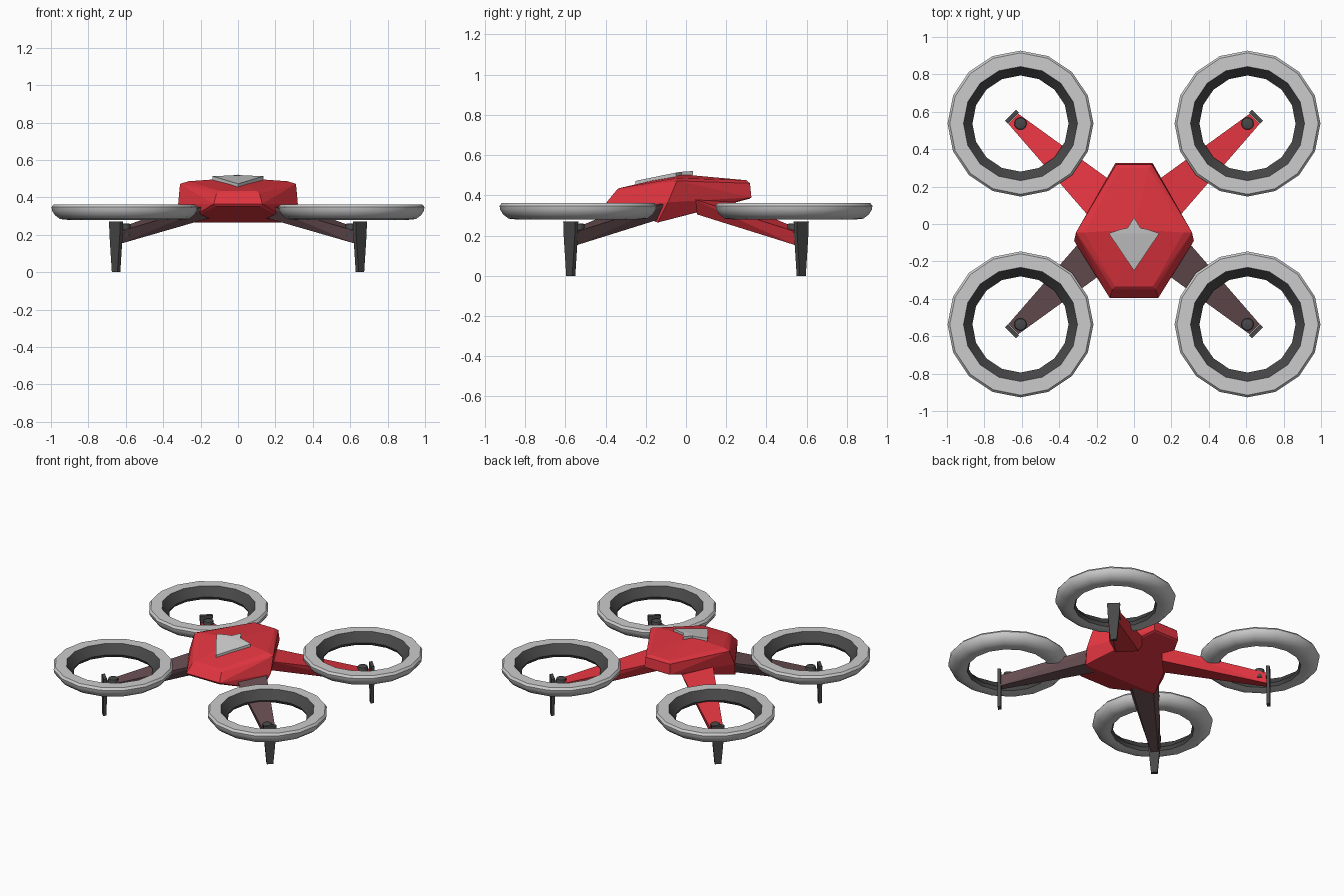
import bpy, bmesh, math
from mathutils import Vector

if "Cube" in bpy.data.objects:
    bpy.data.objects.remove(bpy.data.objects["Cube"])


def mat(name, r, g, b):
    m = bpy.data.materials.new(name)
    m.diffuse_color = (r, g, b, 1)
    m.use_nodes = True
    m.node_tree.nodes["Principled BSDF"].inputs["Base Color"].default_value = m.diffuse_color
    return m


RED = mat("red", 0.75, 0.035, 0.05)
MAROON = mat("dull maroon", 0.135, 0.075, 0.082)
LIGHT = mat("light grey", 0.60, 0.60, 0.60)
DARK = mat("dark grey", 0.065, 0.065, 0.065)


def finish(bm, name, mats, smooth=False):
    bmesh.ops.recalc_face_normals(bm, faces=bm.faces)
    me = bpy.data.meshes.new(name)
    bm.to_mesh(me)
    bm.free()
    ob = bpy.data.objects.new(name, me)
    bpy.context.collection.objects.link(ob)
    for m in mats:
        me.materials.append(m)
    if smooth:
        bpy.context.view_layer.objects.active = ob
        ob.select_set(True)
        bpy.ops.object.shade_smooth_by_angle(angle=math.radians(40))
        ob.select_set(False)
    return ob


def hull(name, pts, material):
    bm = bmesh.new()
    for p in pts:
        bm.verts.new(p)
    bmesh.ops.convex_hull(bm, input=bm.verts)
    bmesh.ops.dissolve_limit(bm, angle_limit=0.01, verts=bm.verts, edges=bm.edges)
    return finish(bm, name, [material])


# Faceted body: front, side and back corner of each level, mirrored
half = [
    (.10, -.335, .435), (.265, -.045, .486), (.08, .30, .475),   # top
    (.115, -.35, .42), (.31, -.045, .472), (.095, .318, .46),    # bevel
    (.13, -.395, .365), (.32, -.09, .365), (.10, .325, .39),     # waist
    (.12, -.385, .35), (.29, -.14, .265), (.09, .315, .383),     # underside
]
hull("body", [(s * x, y, z) for x, y, z in half for s in (1, -1)] + [(0, -.03, .505)], RED)

# Folded top plate: shoulder halves and pointed front
bm = bmesh.new()
outline = [(0, .035, .521), (.035, -.022, .517), (.065, -.027, .516), (.135, -.05, .513),
           (0, -.25, .472), (-.135, -.05, .513), (-.065, -.027, .516), (-.035, -.022, .517)]
top = [bm.verts.new(p) for p in outline]
low = [bm.verts.new((x, y, z - .022)) for x, y, z in outline]
for ring in (top, low):
    bm.faces.new([ring[i] for i in (0, 1, 2, 3, 5, 6, 7)])
    bm.faces.new([ring[i] for i in (3, 4, 5)])
for i in range(8):
    j = (i + 1) % 8
    bm.faces.new((top[i], top[j], low[j], low[i]))
finish(bm, "top_plate", [LIGHT])

CX, CY, SIDES = .607, .537, 16
# Duct cross-section (radius, height); the first segments face inward
duct = [(.305, .363), (.257, .305), (.268, .284), (.305, .28), (.345, .284),
        (.372, .305), (.387, .328), (.39, .348), (.378, .363)]


def make_duct(name, sx, sy):
    bm = bmesh.new()
    rings = []
    for r, z in duct:
        rings.append([bm.verts.new((sx * CX + r * math.cos(2 * math.pi * k / SIDES),
                                    sy * CY + r * math.sin(2 * math.pi * k / SIDES), z))
                      for k in range(SIDES)])
    for i in range(len(duct)):
        a, b = rings[i], rings[(i + 1) % len(duct)]
        for k in range(SIDES):
            n = (k + 1) % SIDES
            f = bm.faces.new((a[k], a[n], b[n], b[k]))
            f.material_index = 1 if i < 2 else 0
    finish(bm, name, [LIGHT, DARK], True)


def sections(sx, sy, side, items):
    """Corner points of flat strips: (centre x, centre y, z, half width)."""
    return [(sx * (x + s * w * side[0]), sy * (y + s * w * side[1]), z)
            for x, y, z, w in items for s in (1, -1)]


for sy, end in ((-1, "front"), (1, "back")):
    for sx, hand in ((-1, "left"), (1, "right")):
        tag = f"{end}_{hand}_"
        make_duct(tag + "duct", sx, sy)

        # Tapered arm sloping down to the leg
        hull(tag + "arm", sections(sx, sy, (-.69, .724), [
            (.15, .11, .385, .115), (.15, .11, .305, .075),
            (.645, .562, .222, .038), (.645, .562, .152, .024)]),
            RED if sy > 0 else MAROON)

        # Thin tapered leg plate across the arm end
        pts = []
        for d in (-.011, .011):
            o = d * .707
            pts += sections(sx, sy, (-.707, .707), [
                (.652 + o, .573 + o, .27, .042), (.652 + o, .573 + o, .20, .039),
                (.652 + o, .573 + o, 0, .021)])
        hull(tag + "leg", pts, DARK)

        # Motor hub with slightly domed top
        bm = bmesh.new()
        bmesh.ops.create_cone(bm, cap_ends=True, segments=16, radius1=.033,
                              radius2=.033, depth=.07)
        edges = [e for e in bm.edges if all(v.co.z > 0 for v in e.verts)]
        bmesh.ops.bevel(bm, geom=edges, offset=.008, segments=2, affect='EDGES', profile=.5)
        bmesh.ops.translate(bm, verts=bm.verts, vec=Vector((sx * CX, sy * CY, .225)))
        finish(bm, tag + "motor_hub", [DARK], True)
